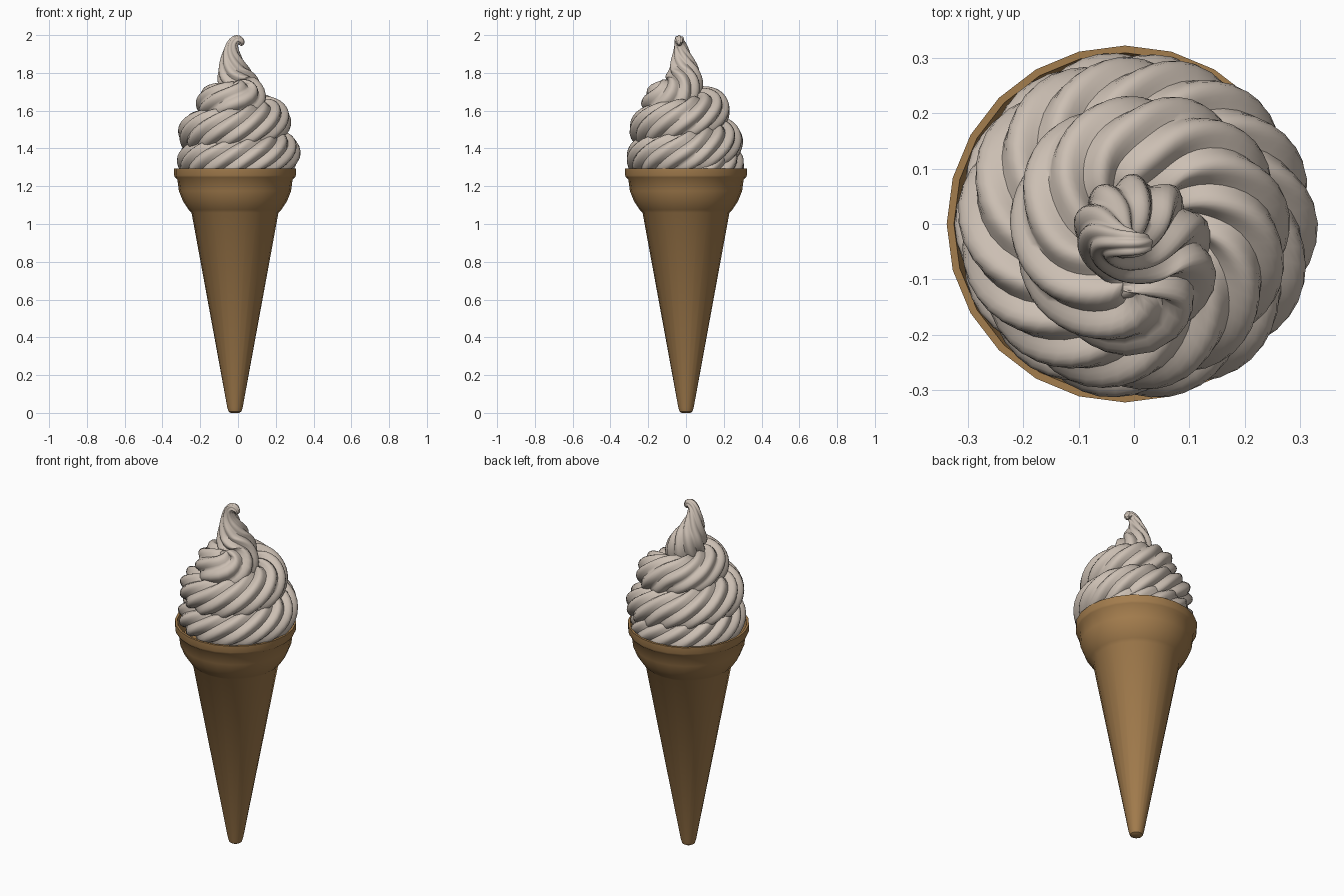
import bpy, bmesh, math
from mathutils import Vector, Quaternion

cube = bpy.data.objects.get("Cube")
if cube:
    bpy.data.objects.remove(cube, do_unlink=True)


def material(name, rgb):
    m = bpy.data.materials.new(name)
    m.use_nodes = True
    m.diffuse_color = (*rgb, 1)
    bsdf = next(n for n in m.node_tree.nodes if n.type == 'BSDF_PRINCIPLED')
    bsdf.inputs["Base Color"].default_value = (*rgb, 1)
    return m


def skin_rings(name, rings, mat, sharp):
    """Join equal rings of points into a closed surface."""
    bm = bmesh.new()
    loops = [[bm.verts.new(p) for p in ring] for ring in rings]
    n = len(loops[0])
    for a, b in zip(loops, loops[1:]):
        for i in range(n):
            j = (i + 1) % n
            bm.faces.new((a[i], a[j], b[j], b[i]))
    bm.faces.new(loops[0])
    bm.faces.new(loops[-1])
    bmesh.ops.recalc_face_normals(bm, faces=bm.faces)
    mesh = bpy.data.meshes.new(name)
    bm.to_mesh(mesh)
    bm.free()
    mesh.materials.append(mat)
    ob = bpy.data.objects.new(name, mesh)
    bpy.context.collection.objects.link(ob)
    bpy.ops.object.select_all(action='DESELECT')
    ob.select_set(True)
    bpy.context.view_layer.objects.active = ob
    bpy.ops.object.shade_smooth_by_angle(angle=math.radians(sharp))
    return ob


def catmull(a, b, c, d, t):
    return (b * 2 + (c - a) * t + (a * 2 - b * 5 + c * 4 - d) * t * t
            + (b * 3 - a - c * 3 + d) * t ** 3) / 2


wafer = material("Wafer Brown", (0.37, 0.205, 0.075))
cream = material("Vanilla Cream", (0.60, 0.52, 0.45))

# Wafer cone: turned profile of (radius, height), with cup and rolled rim
SIDES = 24
profile = [(0.022, 0), (0.034, 0.007), (0.041, 0.03), (0.23, 1.06),
           (0.245, 1.075), (0.275, 1.12), (0.297, 1.175), (0.305, 1.235),
           (0.318, 1.247), (0.322, 1.258), (0.322, 1.295), (0.309, 1.295),
           (0.300, 1.25), (0.28, 1.2)]
skin_rings("wafer_cone", [
    [(r * math.sin(math.tau * i / SIDES) - 0.016,
      -r * math.cos(math.tau * i / SIDES), z) for i in range(SIDES)]
    for r, z in profile], wafer, 40)

# Cream path: quarter turns of (outer radius, height, tube radius)
quarters = [(0.29, 1.27, 0.10), (0.31, 1.31, 0.11), (0.322, 1.335, 0.115),
            (0.315, 1.35, 0.115), (0.33, 1.375, 0.115), (0.30, 1.44, 0.115),
            (0.318, 1.48, 0.115), (0.30, 1.505, 0.115), (0.28, 1.55, 0.115),
            (0.23, 1.61, 0.11), (0.222, 1.635, 0.105), (0.235, 1.64, 0.115)]
keys = []
STEPS = 3
for q in range((len(quarters) - 1) * STEPS + 1):
    k, f = min(q // STEPS, len(quarters) - 2), 0
    f = q / STEPS - k
    outer, z, r = (u + (v - u) * f for u, v in zip(quarters[k], quarters[k + 1]))
    ang = q / STEPS * math.pi / 2
    R = outer - r
    keys.append(Vector((R * math.cos(ang), R * math.sin(ang), z, r)))

# Peak rising from the last turn and curling over
keys += [Vector(p) for p in (
    (0.035, -0.07, 1.66, 0.115), (0.01, -0.02, 1.72, 0.108),
    (-0.02, -0.012, 1.79, 0.092), (-0.032, -0.018, 1.85, 0.069),
    (-0.036, -0.025, 1.91, 0.045), (-0.026, -0.032, 1.955, 0.031),
    (-0.002, -0.036, 1.975, 0.025), (0.018, -0.036, 1.962, 0.018),
    (0.012, -0.036, 1.945, 0.008))]

path = []
for i in range(len(keys) - 1):
    a, d = keys[max(i - 1, 0)], keys[min(i + 2, len(keys) - 1)]
    path += [catmull(a, keys[i], keys[i + 1], d, s / 5) for s in range(5)]
path.append(keys[-1])

# Sweep a twisting star section along the path
RIDGES, POINTS = 7, 56
rings = []
normal, old_t, twist = Vector((1, 0, 0)), None, 0
for i, p in enumerate(path):
    pos = p.to_3d()
    t = (path[min(i + 1, len(path) - 1)].to_3d() - path[max(i - 1, 0)].to_3d()).normalized()
    if old_t:
        normal.rotate(old_t.rotation_difference(t))
        twist += 9.5 * (pos - path[i - 1].to_3d()).length
    normal = (normal - t * normal.dot(t)).normalized()
    up = normal.cross(t)
    old_t = t
    ring = []
    for s in range(POINTS):
        phi = math.tau * s / POINTS
        lobe = abs(math.cos(RIDGES * phi / 2))
        rad = p.w * (0.83 + 0.19 * lobe ** 1.3)
        ring.append(pos + rad * (normal * math.cos(phi + twist) + up * math.sin(phi + twist)))
    rings.append(ring)
skin_rings("cream_swirl", rings, cream, 60)
